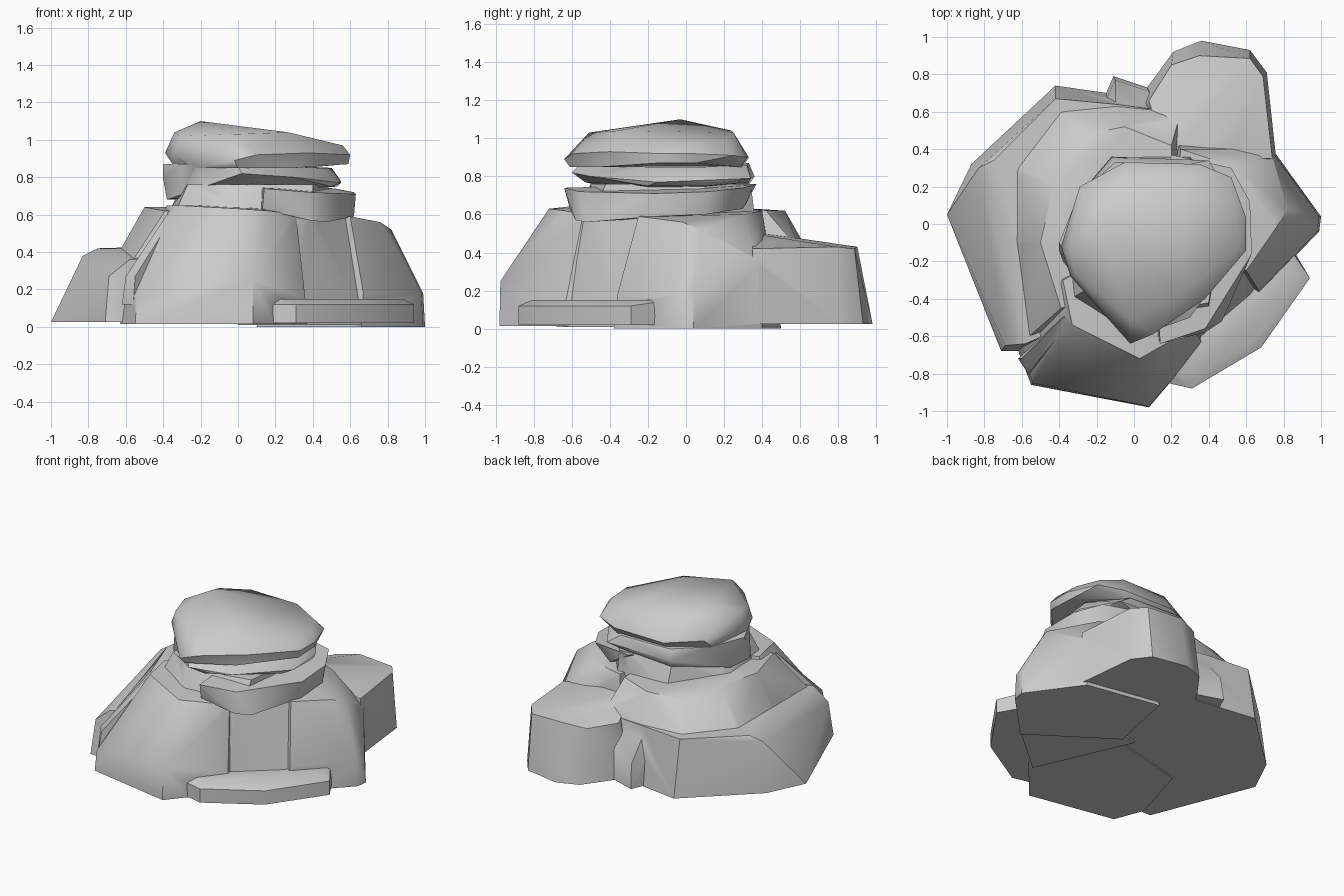
import bpy, bmesh, math

stones = []


def rock(name, *rings):
    """Faceted convex stone; each ring is (z, [(x, y) or (x, y, own z)...])."""
    bm = bmesh.new()
    for z, pts in rings:
        for p in pts:
            bm.verts.new((p[0], p[1], p[2] if len(p) > 2 else z))
    res = bmesh.ops.convex_hull(bm, input=bm.verts[:])
    junk = {g for g in res["geom_interior"] + res["geom_unused"]
            if isinstance(g, bmesh.types.BMVert) and g.is_valid}
    bmesh.ops.delete(bm, geom=list(junk), context='VERTS')
    bmesh.ops.dissolve_limit(bm, angle_limit=math.radians(2),
                             verts=bm.verts[:], edges=bm.edges[:])
    bmesh.ops.recalc_face_normals(bm, faces=bm.faces[:])
    me = bpy.data.meshes.new(name)
    bm.to_mesh(me)
    bm.free()
    ob = bpy.data.objects.new(name, me)
    bpy.context.collection.objects.link(ob)
    stones.append(ob)


# Left and back shelf
rock("left_shelf",
     (0.025, [(-1, .05), (-.87, .32), (-.42, .74), (-.17, .69), (.2, .65),
              (.3, -.3), (-.71, -.68), (-.62, -.68)]),
     (0.43, [(-.83, .3, .38), (-.75, .34, .42), (-.42, .67), (-.1, .64),
             (.2, .6, .42), (-.63, -.1, .42), (-.69, -.65, .27),
             (-.58, -.64, .36), (.2, -.3)]))

# Steeper dome rising from the shelf
rock("left_dome",
     (0.41, [(-.63, -.1), (-.63, .3), (-.4, .61), (-.1, .64), (.25, .6),
             (-.56, -.6, .36), (.2, -.3)]),
     (0.64, [(-.5, -.1), (-.43, .2), (-.3, .47, .61), (-.05, .52, .62),
             (.2, .42, .62), (-.39, -.45, .62), (.2, -.3)]))

# Front mass with a steep lower wall
rock("front_base_rock",
     (0.015, [(-.63, -.65), (-.55, -.86), (.08, -.98), (.37, -.64),
              (.3, 0), (-.5, -.2)]),
     (0.24, [(-.6, -.64, .2), (-.54, -.85, .16), (.08, -.975, .25),
             (.36, -.63, .15)]),
     (0.65, [(-.33, -.54), (.03, -.72, .63), (.17, -.64, .62), (.31, -.54, .6),
             (.2, 0), (-.38, -.3)]))

# Recessed panel between the front and right masses
rock("recessed_rock",
     (0.01, [(.3, -.68), (.7, -.34), (.6, .2), (0, 0)]),
     (0.6, [(.3, -.54), (.36, -.5), (.58, -.22), (.5, .2), (0, 0)]))

# Right mass
rock("right_base_rock",
     (0.0, [(1, .04), (.99, -.04), (.85, -.16), (.66, -.38), (.1, 0),
            (.2, .5), (.74, .4)]),
     (0.18, [(.99, .04), (.98, -.04), (.84, -.15), (.67, -.36), (.73, .4, .35)]),
     (0.56, [(.82, .08, .52), (.76, -.02), (.6, -.25, .59),
             (.2, 0, .63), (.25, .4, .62), (.55, .3, .6)]))

# Boulder at the back right
rock("back_boulder",
     (0.025, [(.07, .73), (.21, .92), (.36, .98), (.62, .93), (.71, .81),
              (.76, .35), (.2, .3), (0, .6)]),
     (0.43, [(.08, .66, .41), (.2, .85, .41), (.35, .9), (.62, .885, .42),
             (.69, .79), (.74, .35, .42), (.4, .63, .45),
             (.35, .35, .5), (.15, .42, .5)]))

# Small low stone at the back
rock("small_back_stone",
     (0.03, [(-.17, .65), (-.11, .79), (.07, .73), (.2, .5)]),
     (0.28, [(-.16, .64, .2), (-.1, .77, .2), (.08, .71, .24), (.1, .58, .4),
             (-.1, .6, .4)]))

# Low ledge at the front right
rock("low_ledge",
     (0.02, [(.94, -.29), (.68, -.66), (.31, -.88), (.18, -.85),
             (.1, -.6), (.8, -.05)]),
     (0.12, [(.94, -.29), (.68, -.66), (.31, -.88), (.18, -.85)]),
     (0.15, [(.88, -.28), (.65, -.61), (.32, -.81), (.18, -.79),
             (.1, -.6), (.8, -.08)]))

# Ridge wedge on the front left
rock("left_wedge",
     (0.12, [(-.56, -.81), (-.62, -.72), (-.5, -.6)]),
     (0.27, [(-.55, -.78), (-.6, -.72)]),
     (0.6, [(-.34, -.52), (-.38, -.5), (-.3, -.4)]))

# Stacked cap stones, bottom to top
rock("lower_neck",
     (0.6, [(-.34, -.4), (-.05, -.58), (.4, -.5), (.5, .1), (.3, .36),
            (-.1, .36), (-.38, 0)]),
     (0.76, [(-.27, -.36), (0, -.5), (.4, -.42), (.48, .1), (.3, .34),
             (-.1, .3), (-.29, 0)]))
rock("lower_neck_slab",
     (0.58, [(.13, -.61, .63), (.38, -.58, .57), (.47, -.52, .56),
             (.62, -.16, .59), (.61, .1, .6), (.4, .3, .63), (.1, 0, .63)]),
     (0.74, [(.14, -.64), (.38, -.56, .72), (.63, -.16, .71),
             (.62, .12, .72), (.52, .3), (.2, .37, .76), (.1, 0, .76)]))
rock("middle_slab",
     (0.7, [(-.38, -.2, .68), (-.36, 0, .68), (-.1, -.4, .74), (.1, -.53, .77),
            (.5, -.2, .75), (.53, .1, .75), (.3, .33, .77), (-.1, .32, .74)]),
     (0.8, [(-.4, -.14, .79), (.02, -.6, .82), (.3, -.5, .8), (.55, -.15, .77),
            (.55, .1, .78), (.4, .34, .79), (-.12, .36, .8)]),
     (0.87, [(-.4, -.1), (-.3, .15), (-.1, .33), (.3, .32, .86), (.5, .1, .85),
             (.45, -.2, .85), (0, -.56, .86), (-.3, -.3)]))
rock("top_cap_stone",
     (0.85, [(-.35, -.2, .87), (-.3, .12), (-.05, .3), (.35, .29), (.58, .05, .87),
             (.59, -.15, .87), (.3, -.45), (0, -.61), (-.22, -.38)]),
     (0.93, [(-.39, -.12), (-.34, -.28), (-.02, -.64, .89), (.1, -.59, .92),
             (.38, -.4), (.6, -.14, .92), (.6, .03, .92), (.52, .25, .91),
             (.35, .32, .9), (-.05, .33, .9), (-.29, .2)]),
     (1.04, [(-.34, -.13), (-.31, -.27, 1.02), (-.02, -.51, 1.03), (.27, -.36),
             (.56, -.12, .97), (.55, .06, .97), (.46, .2, .99), (.3, .25, 1.03),
             (-.06, .24), (-.25, .14), (-.2, -.03, 1.1)]))

# Fuse the stones into one continuous skin with no hidden inner faces
body = stones[0]
body.name = "rock_formation"
for ob in stones[1:]:
    mod = body.modifiers.new("fuse", 'BOOLEAN')
    mod.operation, mod.solver, mod.object = 'UNION', 'EXACT', ob
bpy.context.view_layer.update()
skin = bpy.data.meshes.new_from_object(
    body.evaluated_get(bpy.context.evaluated_depsgraph_get()))
body.modifiers.clear()
body.data = skin
for ob in stones[1:]:
    bpy.data.objects.remove(ob)
bpy.ops.object.select_all(action='DESELECT')
body.select_set(True)
bpy.context.view_layer.objects.active = body
bpy.ops.object.shade_smooth_by_angle(angle=math.radians(42))
